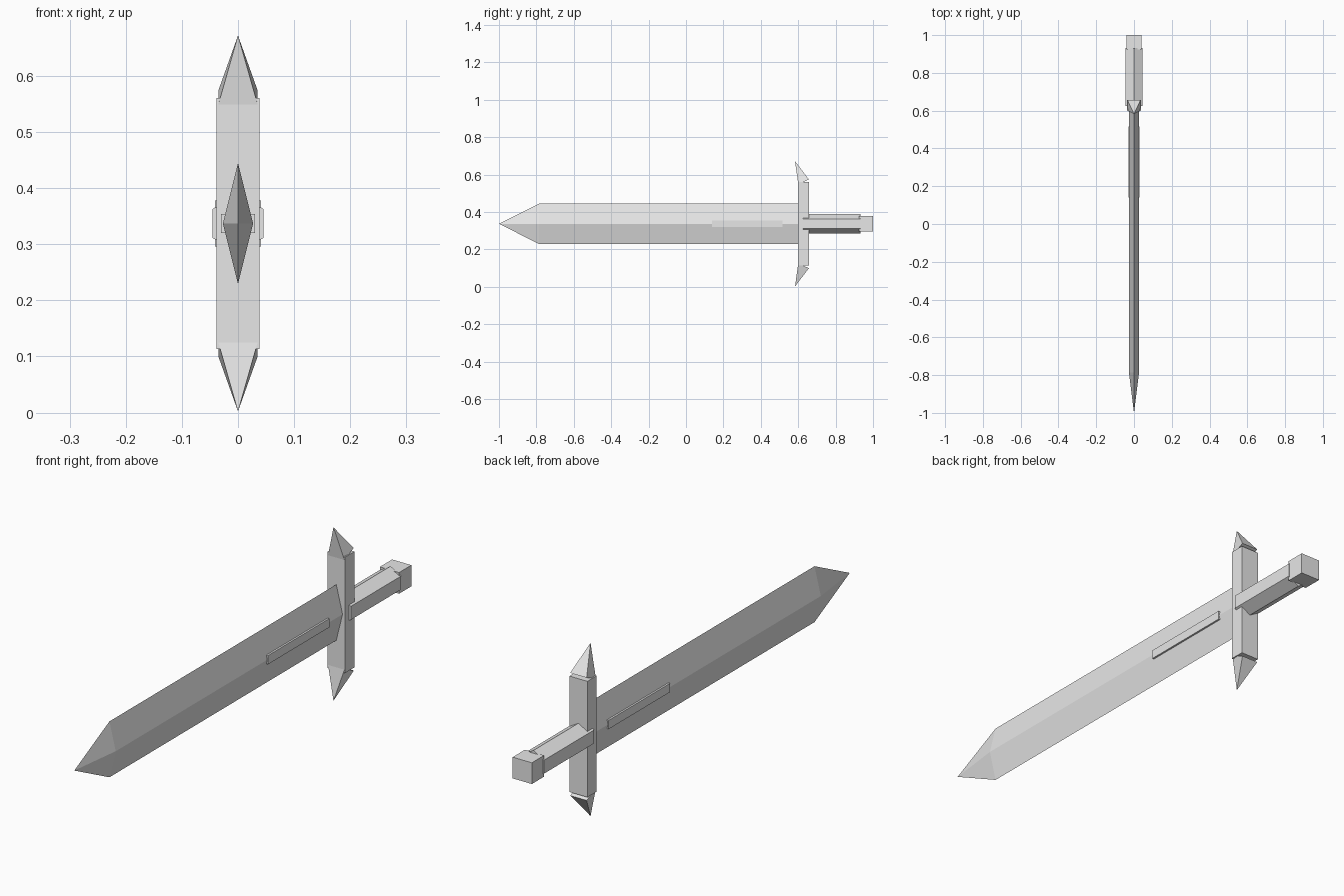
import bpy, math
from mathutils import Vector

if "Cube" in bpy.data.objects:
    bpy.data.objects.remove(bpy.data.objects["Cube"])

ZC = 0.337  # height of the sword's long axis

steel = bpy.data.materials.new("light_grey_steel")
steel.diffuse_color = (0.8, 0.8, 0.8, 1)
steel.use_nodes = True
steel.node_tree.nodes["Principled BSDF"].inputs["Base Color"].default_value = steel.diffuse_color


def add_part(name, verts, faces):
    mesh = bpy.data.meshes.new(name)
    mesh.from_pydata(verts, [], faces)
    mesh.materials.append(steel)
    obj = bpy.data.objects.new(name, mesh)
    bpy.context.collection.objects.link(obj)
    # consistent outward normals
    import bmesh
    bm = bmesh.new()
    bm.from_mesh(mesh)
    bmesh.ops.recalc_face_normals(bm, faces=bm.faces)
    bm.to_mesh(mesh)
    bm.free()
    return obj


def prism(name, profile, y0, y1, tip=None):
    """Extrude an (x, z) profile along y; an optional tip closes the front in a point."""
    n = len(profile)
    verts = [(x, y, ZC + z) for y in (y0, y1) for x, z in profile]
    faces = [(i, (i + 1) % n, n + (i + 1) % n, n + i) for i in range(n)]
    faces.append(tuple(range(n, 2 * n)))
    if tip is None:
        faces.append(tuple(range(n)))
    else:
        verts.append((0, tip, ZC))
        faces += [(i, (i + 1) % n, 2 * n) for i in range(n)]
    return add_part(name, verts, faces)


def rect(hx, hz):
    return [(-hx, -hz), (hx, -hz), (hx, hz), (-hx, hz)]


# Diamond-section blade with a pointed end, and the raised bar through it
prism("blade", [(0.027, 0), (0, 0.108), (-0.027, 0), (0, -0.108)], -0.785, 0.61, tip=-1.0)
prism("blade_bar", rect(0.03, 0.017), 0.14, 0.515)

# Crossguard bar
prism("crossguard", rect(0.038, 0.224), 0.6, 0.657)

# Forward-leaning pyramid spikes at both ends of the guard
for name, s in (("upper_guard_spike", 1), ("lower_guard_spike", -1)):
    pts = [(-0.035, 0.6, 0.212), (0.035, 0.6, 0.212),
           (0.035, 0.657, 0.237), (-0.035, 0.657, 0.237), (0, 0.583, 0.335)]
    add_part(name, [(x, y, ZC + s * z) for x, y, z in pts],
             [(0, 1, 2, 3), (0, 1, 4), (1, 2, 4), (2, 3, 4), (3, 0, 4)])

# Six-sided grip with an upright ridge, and the square pommel
hexagon = [(0.052 * math.sin(i * math.pi / 3), 0.052 * math.cos(i * math.pi / 3)) for i in range(6)]
prism("grip", hexagon, 0.625, 0.932)
prism("pommel", rect(0.041, 0.041), 0.925, 1.0)
